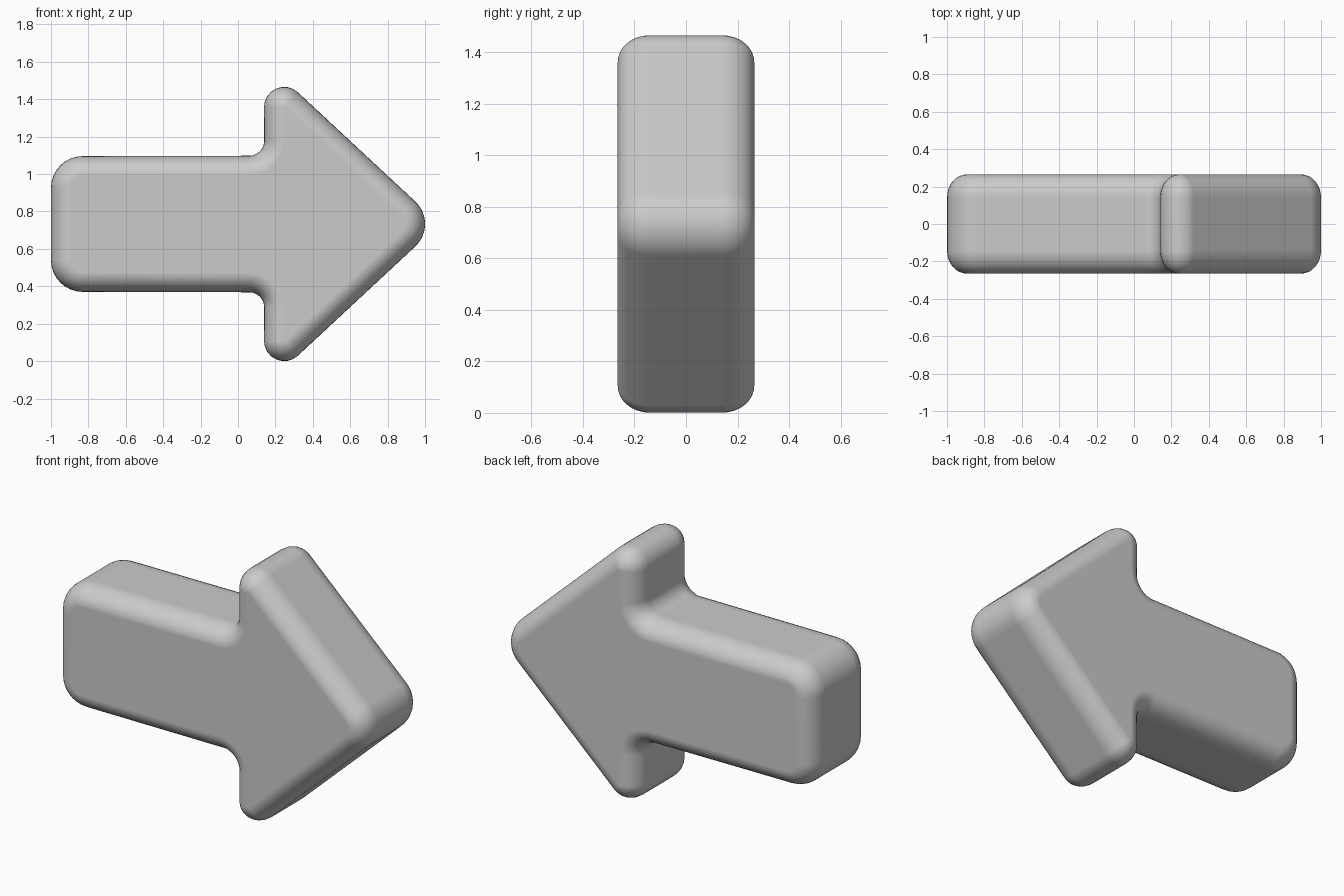
import bpy, bmesh
from math import sin, cos, pi, radians, atan2, acos, hypot

if "Cube" in bpy.data.objects:
    bpy.data.objects.remove(bpy.data.objects["Cube"])

MID_Z, HALF_Y = 0.733, 0.265
BEVEL, BEVEL_Y = 0.105, 0.125      # edge rounding: in outline / in depth
STEPS = 8

# Direction of the slanted head edge, tangent to the nose and barb circles
NOSE, NOSE_R = (0.835, 0.0), 0.165
BARB, BARB_R = (0.247, 0.625), 0.108
dx, dz = NOSE[0] - BARB[0], NOSE[1] - BARB[1]
slant = atan2(dz, dx) + acos((BARB_R - NOSE_R) / hypot(dx, dz))

# Upper half outline: centre, radius (negative = inner fillet), normal angles
ARCS = [
    (NOSE, NOSE_R, 0, slant),
    (BARB, BARB_R, slant, pi),
    ((0.06, 0.445), -0.08, pi, pi / 2),
    ((-0.83, 0.193), 0.17, pi / 2, pi),
]


def outline(inset):
    """Closed arrow outline, shrunk by inset."""
    upper = []
    for (cx, cz), r, a0, a1 in ARCS:
        for i in range(STEPS + 1):
            a = a0 + (a1 - a0) * i / STEPS
            upper.append((cx + (r - inset) * cos(a), cz + (r - inset) * sin(a)))
    lower = [(x, -z) for x, z in reversed(upper[1:])]
    return upper + lower


bm = bmesh.new()

# Rings from front to back, following the rounded edge
levels = []
for i in range(STEPS + 1):
    t = pi / 2 * i / STEPS
    levels.append((BEVEL * (1 - sin(t)), -(HALF_Y - BEVEL_Y * (1 - cos(t)))))
levels += [(d, -y) for d, y in reversed(levels)]
rings = [[bm.verts.new((x, y, z + MID_Z)) for x, z in outline(d)] for d, y in levels]

# Skin between rings, then flat front and back
for a, b in zip(rings, rings[1:]):
    n = len(a)
    for i in range(n):
        j = (i + 1) % n
        bm.faces.new((a[i], a[j], b[j], b[i]))
bm.faces.new(rings[0])
bm.faces.new(rings[-1])
bmesh.ops.recalc_face_normals(bm, faces=bm.faces)
for f in bm.faces:
    f.smooth = True

mesh = bpy.data.meshes.new("arrow")
bm.to_mesh(mesh)
bm.free()
arrow = bpy.data.objects.new("arrow", mesh)
bpy.context.collection.objects.link(arrow)

# Keep the broad faces looking flat
arrow.modifiers.new("flat_faces", 'WEIGHTED_NORMAL').weight = 90
